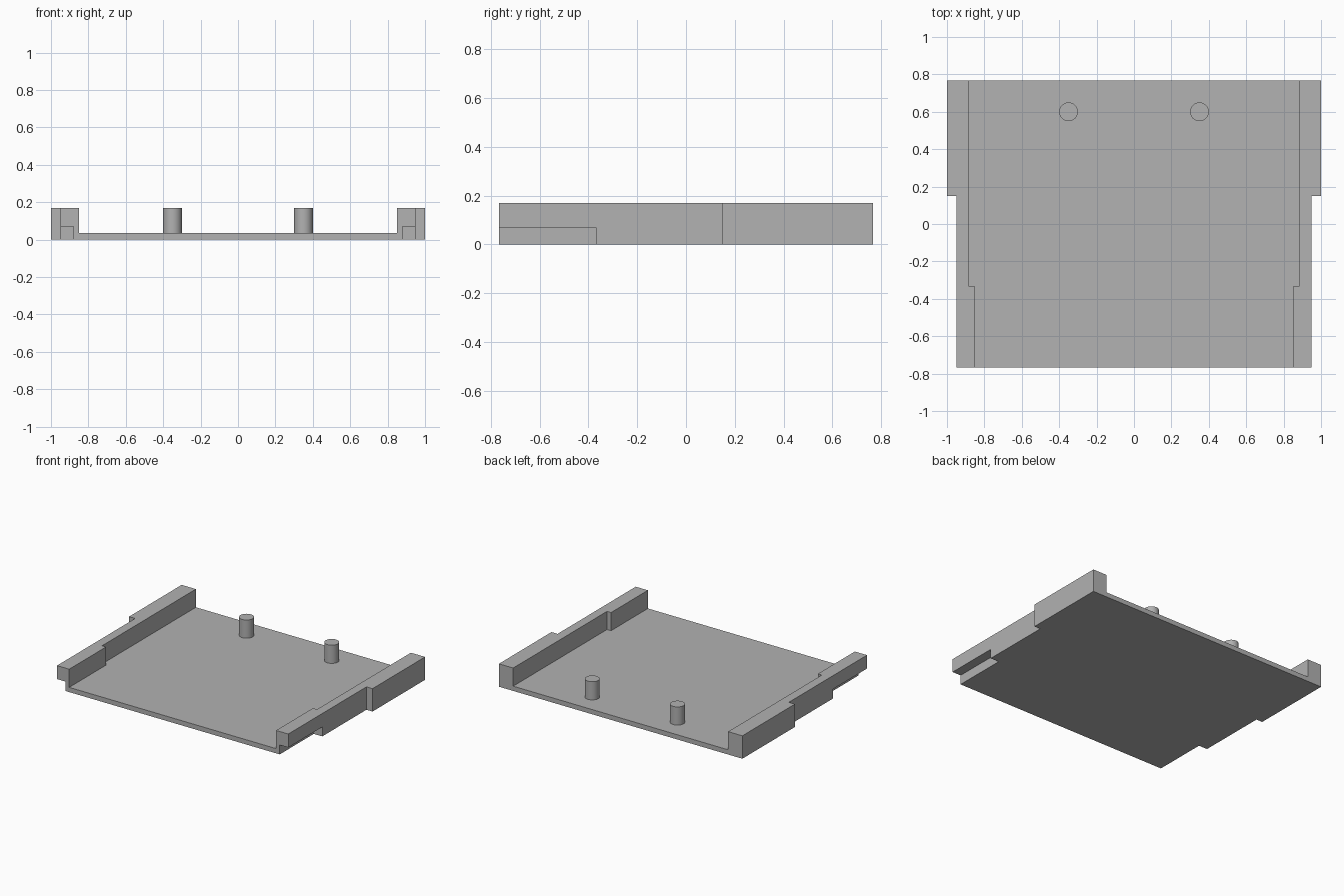
import bpy
import bmesh

cube = bpy.data.objects.get("Cube")
if cube:
    bpy.data.objects.remove(cube, do_unlink=True)

HALF_DEPTH = 0.767
HEIGHT = 0.17
FLOOR = 0.035

grey = bpy.data.materials.new("plain grey")
grey.use_nodes = True
grey.diffuse_color = (0.445, 0.445, 0.445, 1)
grey.node_tree.nodes["Principled BSDF"].inputs["Base Color"].default_value = grey.diffuse_color


def prism(name, outline, z0, z1):
    """Extrude a plan outline from z0 to z1."""
    bm = bmesh.new()
    face = bm.faces.new([bm.verts.new((x, y, z0)) for x, y in outline])
    top = bmesh.ops.extrude_face_region(bm, geom=[face])["geom"]
    verts = [v for v in top if isinstance(v, bmesh.types.BMVert)]
    bmesh.ops.translate(bm, verts=verts, vec=(0, 0, z1 - z0))
    bmesh.ops.recalc_face_normals(bm, faces=bm.faces)
    mesh = bpy.data.meshes.new(name)
    bm.to_mesh(mesh)
    bm.free()
    mesh.materials.append(grey)
    obj = bpy.data.objects.new(name, mesh)
    bpy.context.collection.objects.link(obj)
    return obj


def mirrored(half):
    """Complete a right-hand outline with its reflection in x."""
    return half + [(-x, y) for x, y in reversed(half)]


def box_outline(x0, x1, y0, y1):
    return [(x0, y0), (x1, y0), (x1, y1), (x0, y1)]


# Tray block, wider at the back
tray = prism("tray", mirrored([(0.95, -HALF_DEPTH), (0.95, 0.15),
                               (1.0, 0.15), (1.0, HALF_DEPTH)]), 0, HEIGHT)

# Open channel between the rails, and a low slot under the front of each rail
over = HALF_DEPTH + 0.1
cutters = [prism("channel_cutter", mirrored([(0.85, -over), (0.85, -0.334),
                                             (0.883, -0.334), (0.883, over)]), FLOOR, 0.3)]
for side, sign in (("left", 1), ("right", -1)):
    cutters.append(prism(side + "_slot_cutter",
                         box_outline(sign * 0.88, sign * 1.1, -over, -0.368), -0.1, 0.07))

for cutter in cutters:
    cut = tray.modifiers.new(cutter.name, "BOOLEAN")
    cut.operation = "DIFFERENCE"
    cut.solver = "EXACT"
    cut.object = cutter
    cutter.hide_render = True

# Bake the cuts and discard the cutters
bpy.context.view_layer.update()
graph = bpy.context.evaluated_depsgraph_get()
baked = bpy.data.meshes.new_from_object(tray.evaluated_get(graph))
tray.modifiers.clear()
tray.data = baked
for cutter in cutters:
    bpy.data.objects.remove(cutter, do_unlink=True)

# Locating pegs near the back edge
for side, sign in (("left", 1), ("right", -1)):
    bottom = FLOOR - 0.01
    bpy.ops.mesh.primitive_cylinder_add(vertices=48, radius=0.05, depth=HEIGHT - bottom,
                                        location=(sign * 0.35, 0.6, (HEIGHT + bottom) / 2))
    peg = bpy.context.object
    peg.name = side + "_peg"
    peg.data.materials.append(grey)
    bpy.ops.object.shade_smooth_by_angle()
